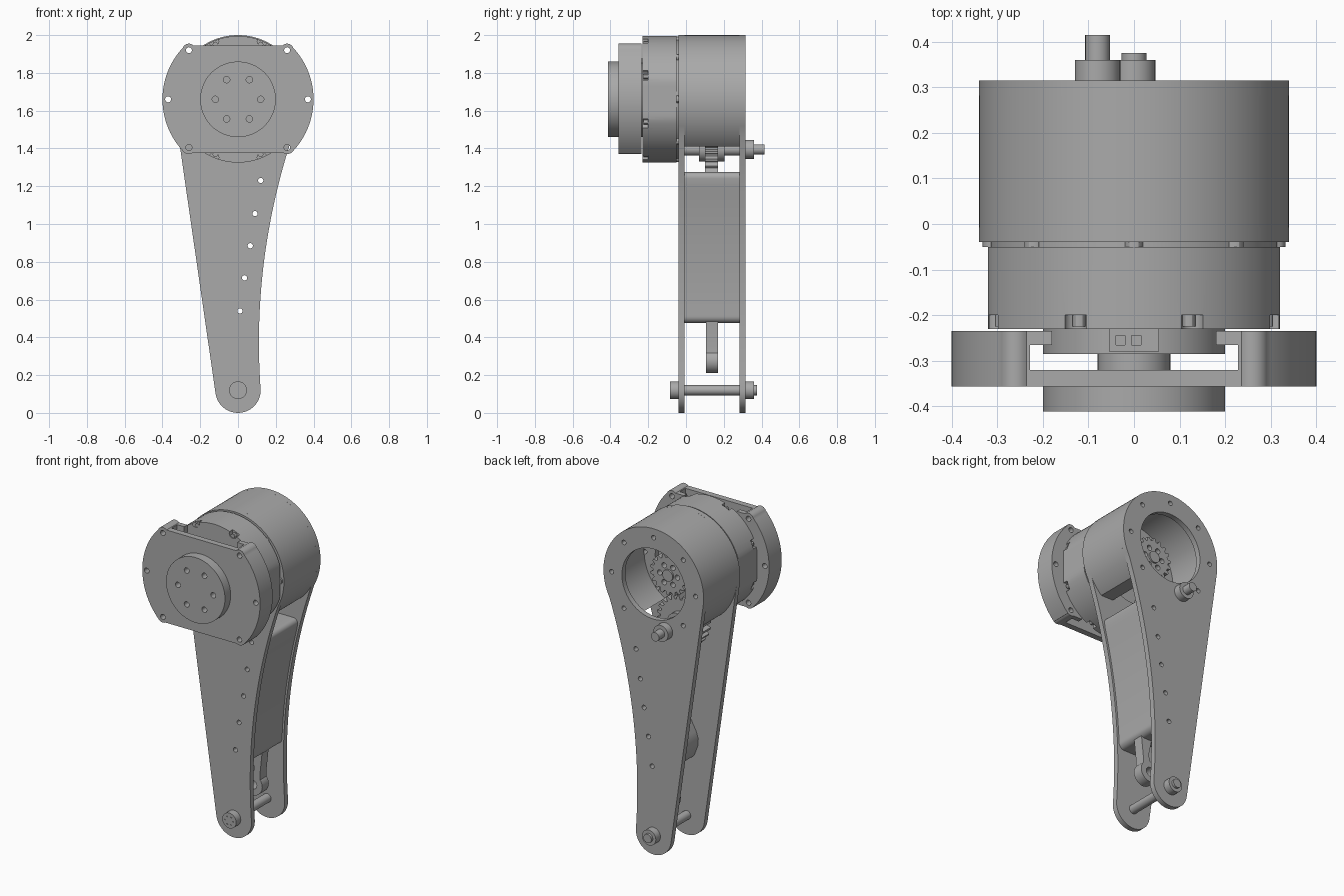
import bpy, bmesh, math
from mathutils import Vector
from mathutils.geometry import interpolate_bezier

if "Cube" in bpy.data.objects:
    bpy.data.objects.remove(bpy.data.objects["Cube"])

grey = bpy.data.materials.new("machined grey")
grey.use_nodes = True
COLOR = (0.4, 0.4, 0.4, 1)
grey.diffuse_color = COLOR
grey.node_tree.nodes["Principled BSDF"].inputs["Base Color"].default_value = COLOR

AXIS = (0, 1.66)          # motor axis in x, z
SHAFT = (-0.08, 1.395)    # gear shaft
FOOT = (0, 0.12)          # lower pivot
FRONT, BACK = (-0.04, -0.008), (0.282, 0.315)


def arc(c, r, a0=0, a1=360, n=64):
    """Points on an arc in the x-z plane; a full circle leaves out the repeat."""
    steps = n if a1 - a0 == 360 else n + 1
    return [(c[0] + r * math.cos(math.radians(a0 + (a1 - a0) * i / n)),
             c[1] + r * math.sin(math.radians(a0 + (a1 - a0) * i / n)))
            for i in range(steps)]


def ring(c, r, n, start=0):
    return arc(c, r, start, start + 360, n)


def finish(name, bm):
    bmesh.ops.recalc_face_normals(bm, faces=bm.faces[:])
    me = bpy.data.meshes.new(name)
    bm.to_mesh(me)
    bm.free()
    me.materials.append(grey)
    ob = bpy.data.objects.new(name, me)
    bpy.context.collection.objects.link(ob)
    me.shade_smooth()
    me.set_sharp_from_angle(angle=math.radians(30))
    return ob


def add_prism(bm, pts, y0, y1):
    a = [bm.verts.new((x, y0, z)) for x, z in pts]
    b = [bm.verts.new((x, y1, z)) for x, z in pts]
    bm.faces.new(a)
    bm.faces.new(b[::-1])
    for i in range(len(pts)):
        j = (i + 1) % len(pts)
        bm.faces.new((a[i], b[i], b[j], a[j]))


def prism(name, outlines, y0, y1, corner=0):
    """Extrude one or more x-z outlines along y, with optional rounded corners."""
    bm = bmesh.new()
    for pts in outlines:
        add_prism(bm, pts, y0, y1)
    bmesh.ops.recalc_face_normals(bm, faces=bm.faces[:])
    if corner:
        sharp = [e for e in bm.edges if abs(e.verts[0].co.y - e.verts[1].co.y) > 0.01
                 and e.calc_face_angle() > 0.9]
        bmesh.ops.bevel(bm, geom=sharp, offset=corner, segments=6,
                        profile=0.5, affect='EDGES')
    return finish(name, bm)


def disc(name, c, r, y0, y1, n=64):
    return prism(name, [arc(c, r, n=n)], y0, y1)


def holes(points, r, y0=-1, y1=1):
    return prism("hole_cutter", [arc(p, r, n=16) for p in points], y0, y1)


def box(name, x0, x1, y0, y1, z0, z1):
    return prism(name, [[(x0, z0), (x1, z0), (x1, z1), (x0, z1)]], y0, y1)


def boolean(ob, tools, op='DIFFERENCE'):
    """Apply each tool to the object and throw the tool away."""
    for tool in tools:
        mod = ob.modifiers.new("cut", 'BOOLEAN')
        mod.operation, mod.solver, mod.object = op, 'EXACT', tool
        graph = bpy.context.evaluated_depsgraph_get()
        me = bpy.data.meshes.new_from_object(ob.evaluated_get(graph))
        ob.modifiers.clear()
        ob.data = me
        bpy.data.objects.remove(tool)
    ob.data.shade_smooth()
    ob.data.set_sharp_from_angle(angle=math.radians(30))
    return ob


# Leg plates: round head, straight left edge, curved right edge, round foot
edge = [(p.x, p.y) for p in interpolate_bezier(
    Vector((0.12, 0.12)), Vector((0.085, 0.6)),
    Vector((0.15, 1.06)), Vector((0.30, 1.5)), 33)]
leg = arc(AXIS, 0.34, -28, 188) + arc(FOOT, 0.12, 188, 360, 24) + edge[1:-1]
side_holes = [(0.12, 1.23), (0.09, 1.055), (0.065, 0.885), (0.035, 0.715), (0.01, 0.54)]
rim = [p for p in ring(AXIS, 0.285, 8) if p[1] > 1.4]
for name, (y0, y1) in (("front_leg_plate", FRONT), ("back_leg_plate", BACK)):
    plate = prism(name, [leg], y0, y1)
    boolean(plate, [disc("bore", AXIS, 0.215, -1, 1), holes(side_holes + rim, 0.014)])

# Motor housing between the plates, open at the bottom
housing = disc("motor_housing", AXIS, 0.34, FRONT[1], BACK[0], 96)
boolean(housing, [disc("bore", AXIS, 0.29, -1, 1, 96),
                  box("opening", -1, 1, -1, 1, 1, 1.41)])

# Curved spacer wall along the right edge, with a wavy inner side
outer = [(x - 0.012, z) for x, z in edge if 0.46 < z < 1.29]
outer[0], outer[-1] = (outer[0][0], 0.475), (outer[-1][0], 1.275)
inner = [(x - 0.16 - 0.025 * math.cos(math.tau * (z - 0.92) / 0.32), z) for x, z in outer]
spacer = prism("spacer_wall", [outer + inner[::-1]], FRONT[1], BACK[0], 0.035)
boolean(spacer, [holes(side_holes, 0.014)])

# Link arm reaching below the spacer, with an eye at its end
eye = (0.025, 0.275)
link = prism("link_arm", [[(0.02, 0.3), (0.075, 0.29), (0.075, 0.36),
                           (0.09, 0.5), (0.01, 0.5), (0.035, 0.38)]], 0.107, 0.17)
boolean(link, [disc("eye", eye, 0.065, 0.107, 0.17, 32)], 'UNION')
boolean(link, [holes([eye], 0.028)])


# Gears
def gear(name, c, r, teeth, y0, y1):
    pts = []
    for i in range(teeth):
        for k, s in ((0, 0.84), (0.3, 0.84), (0.45, 1), (0.75, 1)):
            a = math.tau * (i + k) / teeth
            pts.append((c[0] + r * s * math.cos(a), c[1] + r * s * math.sin(a)))
    return prism(name, [pts], y0, y1)


pinion = gear("motor_gear", AXIS, 0.125, 18, 0.07, 0.17)
boolean(pinion, [holes(ring(AXIS, 0.06, 6), 0.016)])
disc("motor_gear_shaft", AXIS, 0.035, -0.05, 0.18, 32)
gear("shaft_gear", SHAFT, 0.16, 24, 0.10, 0.17)
disc("shaft_gear_hub", SHAFT, 0.065, 0.07, 0.205, 32)
disc("gear_shaft", SHAFT, 0.033, -0.02, 0.36, 32)
disc("gear_shaft_collar", SHAFT, 0.05, BACK[1], 0.36, 32)
disc("gear_shaft_tip", SHAFT, 0.027, 0.36, 0.415, 32)

# Lower pivot pin
disc("pivot_pin", FOOT, 0.027, -0.05, 0.375, 32)
disc("pivot_back_collar", FOOT, 0.047, BACK[1], 0.36, 32)
head = disc("pivot_head", FOOT, 0.047, -0.085, FRONT[0], 32)
boolean(head, [holes(ring(FOOT, 0.027, 6), 0.004, -0.1, -0.08)])

# Actuator body: round with flattened sides, notched for screws
body = prism("actuator_body", [[(max(-0.32, min(0.32, x)), z)
                                for x, z in arc(AXIS, 0.335, n=96)]], -0.23, -0.05)
notches = ring(AXIS, 0.333, 8, 22.5)
boolean(body, [holes(notches, 0.026, -0.3, -0.2)])
prism("notch_screws", [arc(p, 0.014, n=12) for p in ring(AXIS, 0.315, 8, 22.5)],
      -0.225, -0.19)
disc("actuator_neck", AXIS, 0.315, -0.05, FRONT[0])
prism("neck_tabs", [arc(p, 0.02, n=12) for p in ring(AXIS, 0.312, 8)], -0.05, FRONT[0])
disc("actuator_face", AXIS, 0.2, -0.285, -0.23)
plug = box("connector", -0.055, 0.055, -0.28, -0.23, 1.82, 1.875)
bm = bmesh.new()
for x in (-0.03, 0.005):
    add_prism(bm, [(x - 0.01, 1.87), (x + 0.01, 1.87), (x + 0.01, 2), (x - 0.01, 2)],
              -0.265, -0.245)
boolean(plug, [finish("sockets", bm)])

# Front bracket: trimmed disc with corner ears, slotted behind its face
corners = [(sx * 0.26, z) for sx in (-1, 1) for z in (1.405, 1.92)]
bracket = prism("front_bracket", [[(x, max(1.375, min(1.945, z)))
                                   for x, z in arc(AXIS, 0.4, n=96)]], -0.357, -0.235)
boolean(bracket, [prism("ears", [arc(c, 0.035, n=24) for c in corners], -0.357, -0.235)],
        'UNION')
boolean(bracket, [box("slot", -0.228, 0.228, -0.32, -0.265, 1, 2.2),
                  box("back_slot", -0.18, 0.18, -0.28, -0.2, 1, 2.2),
                  holes(corners + [(-0.37, 1.66), (0.37, 1.66)], 0.016)])
output = disc("output_disc", AXIS, 0.2, -0.412, -0.357, 80)
boolean(output, [holes(ring(AXIS, 0.12, 6), 0.017, -0.5, -0.375)])
disc("output_shaft", AXIS, 0.08, -0.33, -0.28, 32)
